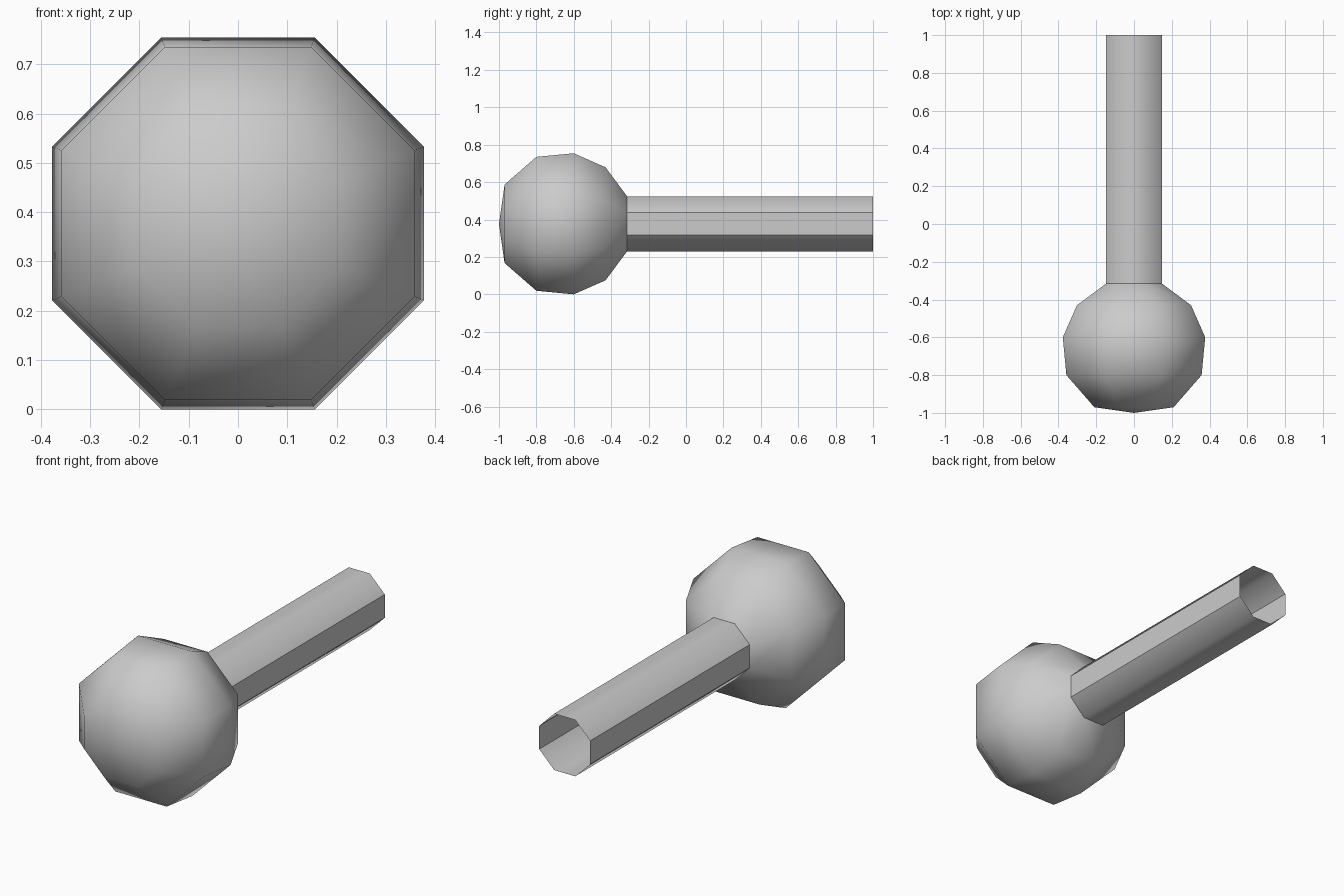
import bpy, bmesh, math

cube = bpy.data.objects.get("Cube")
if cube:
    bpy.data.objects.remove(cube)

SIDES = 8
CENTRE_Z = 0.377
TO_CORNER = 1 / math.cos(math.pi / SIDES)

grey = bpy.data.materials.new("plain grey")
grey.use_nodes = True
colour = (0.6, 0.6, 0.6, 1)
grey.diffuse_color = colour
grey.node_tree.nodes["Principled BSDF"].inputs["Base Color"].default_value = colour


def lathe(name, profile):
    """Eight-sided surface around the y axis; profile is (y, half width)."""
    bm = bmesh.new()
    rings = []
    for y, r in profile:
        if r == 0:
            rings.append([bm.verts.new((0, y, CENTRE_Z))] * SIDES)
            continue
        ring = []
        for i in range(SIDES):
            a = (i + 0.5) * math.tau / SIDES
            ring.append(bm.verts.new((r * TO_CORNER * math.cos(a), y,
                                      CENTRE_Z + r * TO_CORNER * math.sin(a))))
        rings.append(ring)
    for a, b in zip(rings, rings[1:]):
        for i in range(SIDES):
            j = (i + 1) % SIDES
            corners = list(dict.fromkeys((a[i], b[i], b[j], a[j])))
            bm.faces.new(corners).smooth = True
    bm.normal_update()
    # Make the surface face away from the axis
    f = max(bm.faces, key=lambda f: f.calc_center_median().x)
    if f.normal.x < 0:
        bmesh.ops.reverse_faces(bm, faces=bm.faces[:])
    mesh = bpy.data.meshes.new(name)
    bm.to_mesh(mesh)
    bm.free()
    mesh.materials.append(grey)
    obj = bpy.data.objects.new(name, mesh)
    bpy.context.collection.objects.link(obj)
    return obj


# Rounded head, open where the handle joins
lathe("ball_head", [(-1, 0), (-0.97, 0.21), (-0.80, 0.358), (-0.60, 0.377),
                    (-0.43, 0.302), (-0.315, 0.147)])

# Hollow open-ended handle, with crisp edges around its flat left and right sides
handle = lathe("handle_tube", [(-0.315, 0.147), (1, 0.147)])
for edge in handle.data.edges:
    a, b = (handle.data.vertices[v].co for v in edge.vertices)
    if abs(a.y - b.y) > 0.1 and abs(a.x) > 0.1:
        edge.use_edge_sharp = True
